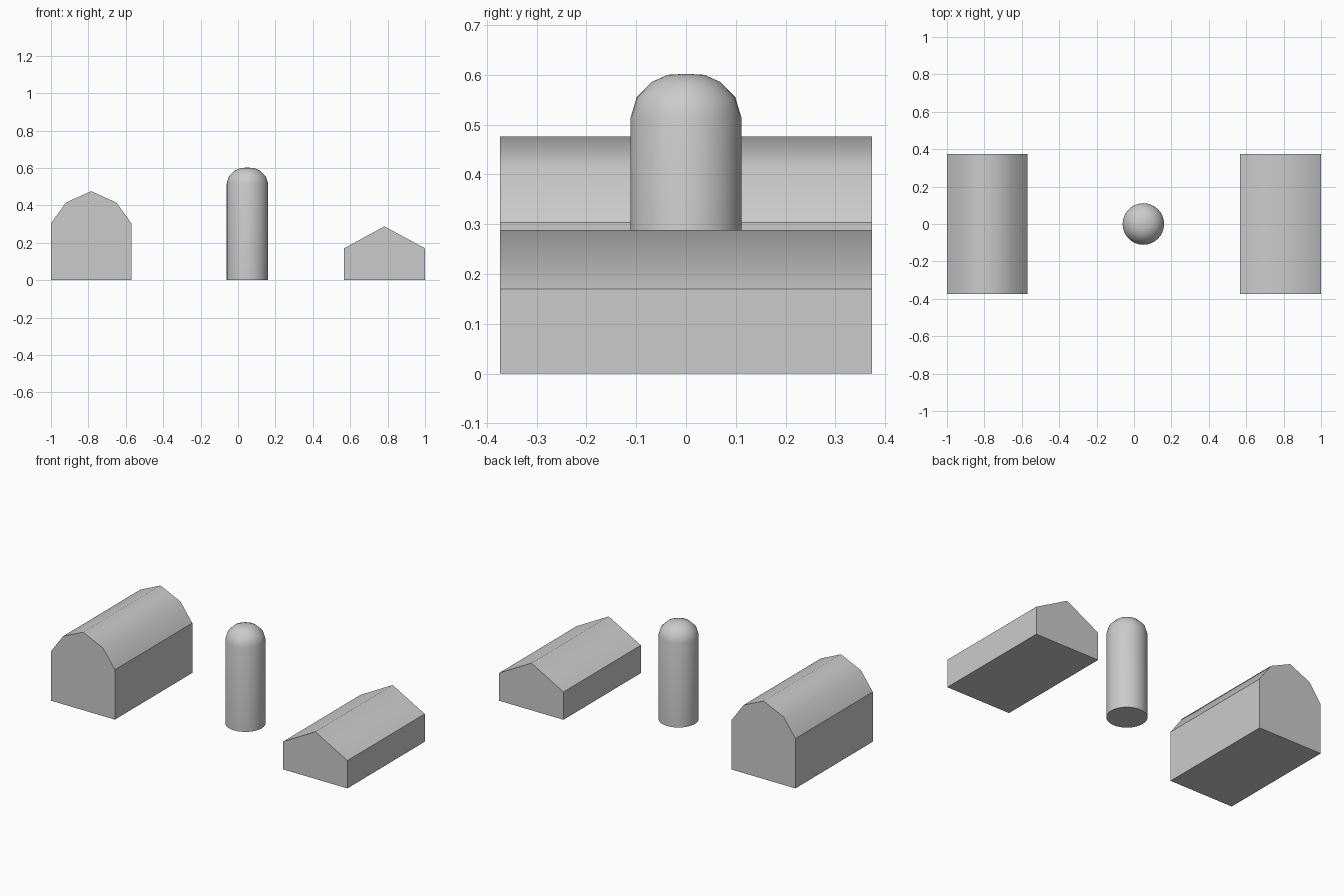
import bpy, bmesh, math

if "Cube" in bpy.data.objects:
    bpy.data.objects.remove(bpy.data.objects["Cube"])

DEPTH = 0.373


def finish(name, bm, is_sharp):
    """Turn a bmesh into a smooth object with chosen hard edges."""
    bmesh.ops.recalc_face_normals(bm, faces=bm.faces)
    for f in bm.faces:
        f.smooth = True
    for e in bm.edges:
        e.smooth = not is_sharp(e)
    mesh = bpy.data.meshes.new(name)
    bm.to_mesh(mesh)
    bm.free()
    obj = bpy.data.objects.new(name, mesh)
    bpy.context.collection.objects.link(obj)
    return obj


def building(name, cx, half_profile):
    """Extrude a symmetric gable outline (base corner up to ridge) along y."""
    left = [(cx - x, z) for x, z in half_profile]
    right = [(cx + x, z) for x, z in half_profile[-2::-1]]
    eave = half_profile[1][1]
    bm = bmesh.new()
    gable = bm.faces.new([bm.verts.new((x, -DEPTH, z)) for x, z in left + right])
    res = bmesh.ops.extrude_face_region(bm, geom=[gable], use_keep_orig=True)
    moved = [v for v in res["geom"] if isinstance(v, bmesh.types.BMVert)]
    bmesh.ops.translate(bm, verts=moved, vec=(0, 2 * DEPTH, 0))

    # Hard edges: gable outlines, wall corners and eaves; roof stays smooth
    def sharp(e):
        a, b = (v.co for v in e.verts)
        return abs(a.y - b.y) < 1e-4 or max(a.z, b.z) < eave + 1e-3
    return finish(name, bm, sharp)


# Tall barn with a double-pitched roof
building("tall_barn", -0.785,
         [(0.215, 0), (0.215, 0.304), (0.135, 0.415), (0, 0.476)])

# Low shed with a plain gable roof
building("low_shed", 0.783,
         [(0.217, 0), (0.217, 0.17), (0, 0.288)])

# Round silo with a domed top, lathed from a short profile
SIDES = 32
profile = [(0.111, 0), (0.111, 0.515), (0.099, 0.555), (0.068, 0.586), (0.037, 0.6)]
bm = bmesh.new()
rings = []
for r, z in profile:
    rings.append([bm.verts.new((0.05 + r * math.cos(2 * math.pi * i / SIDES),
                                r * math.sin(2 * math.pi * i / SIDES), z))
                  for i in range(SIDES)])
for lo, hi in zip(rings, rings[1:]):
    for i in range(SIDES):
        j = (i + 1) % SIDES
        bm.faces.new((lo[i], lo[j], hi[j], hi[i]))
bm.faces.new(rings[0])
top = bm.verts.new((0.05, 0, 0.602))
for i in range(SIDES):
    bm.faces.new((rings[-1][i], rings[-1][(i + 1) % SIDES], top))
finish("silo", bm, lambda e: all(v.co.z < 1e-4 for v in e.verts))
